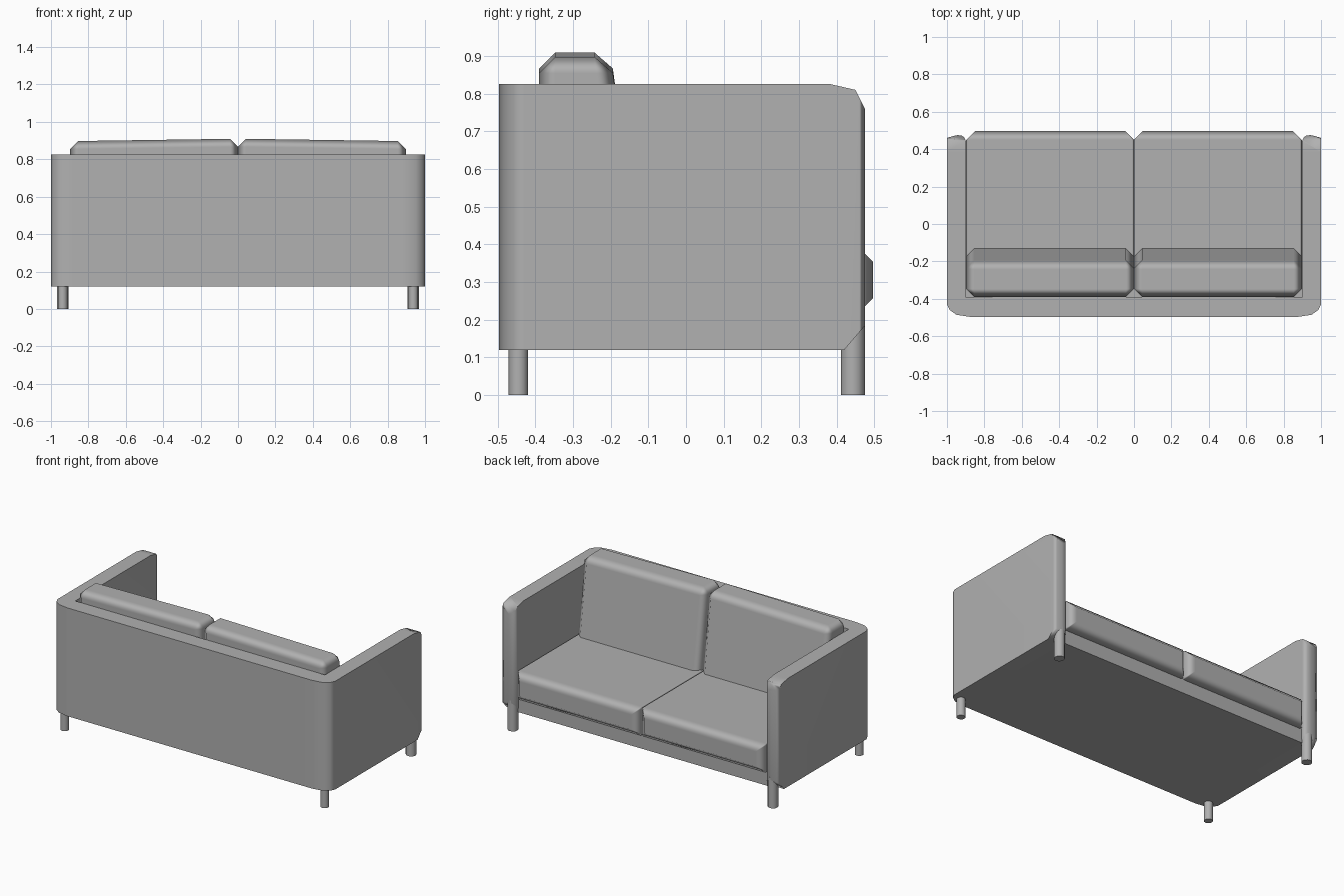
import bpy, bmesh, math

if "Cube" in bpy.data.objects:
    bpy.data.objects.remove(bpy.data.objects["Cube"])

grey = bpy.data.materials.new("grey_fabric")
grey.diffuse_color = (0.44, 0.44, 0.44, 1)
grey.use_nodes = True
grey.node_tree.nodes["Principled BSDF"].inputs["Base Color"].default_value = grey.diffuse_color

def prism(name, pts, lo, hi, axis):
    """Extrude a 2D outline along x (pts are y,z) or z (pts are x,y)."""
    bm = bmesh.new()
    def ring(d):
        return [bm.verts.new((d, p[0], p[1]) if axis == 'x' else (p[0], p[1], d)) for p in pts]
    a, b = ring(lo), ring(hi)
    bm.faces.new(a)
    bm.faces.new(b[::-1])
    n = len(pts)
    for i in range(n):
        bm.faces.new((a[i], b[i], b[(i + 1) % n], a[(i + 1) % n]))
    bmesh.ops.recalc_face_normals(bm, faces=bm.faces[:])
    me = bpy.data.meshes.new(name)
    bm.to_mesh(me)
    bm.free()
    me.materials.append(grey)
    ob = bpy.data.objects.new(name, me)
    bpy.context.collection.objects.link(ob)
    return ob

def smooth(ob, deg):
    bpy.ops.object.select_all(action='DESELECT')
    ob.select_set(True)
    bpy.context.view_layer.objects.active = ob
    bpy.ops.object.shade_smooth_by_angle(angle=math.radians(deg))

# U-shaped shell: back panel with rounded corners and two arms
half = [(0.88, -0.496), (0.95, -0.485), (0.985, -0.46), (1.0, -0.43), (1.0, 0.46),
        (0.975, 0.468), (0.945, 0.475), (0.92, 0.472), (0.907, 0.463), (0.9, 0.445), (0.9, -0.39)]
outline = half + [(-x, y) for x, y in reversed(half)]
shell = prism("arms_and_back", outline, 0.12, 0.825, 'z')

# side profile that rounds the arm fronts
side = [(-0.6, 0.0), (-0.6, 1.0), (0.1, 1.0), (0.38, 0.826), (0.45, 0.81), (0.475, 0.76),
        (0.48, 0.74), (0.48, 0.19), (0.42, 0.12), (0.36, 0.0)]
cutter = prism("arm_profile_cutter", side, -1.2, 1.2, 'x')
cutter.hide_render = True
mod = shell.modifiers.new("round_arm_fronts", 'BOOLEAN')
mod.operation = 'INTERSECT'
mod.solver = 'EXACT'
mod.object = cutter
bpy.context.view_layer.objects.active = shell
bpy.ops.object.modifier_apply(modifier=mod.name)
bpy.data.objects.remove(cutter)
smooth(shell, 75)
wn = shell.modifiers.new("even_shading", 'WEIGHTED_NORMAL')
wn.keep_sharp = True

# base under the cushions
prism("seat_base", [(-0.395, 0.12), (0.44, 0.12), (0.44, 0.215), (-0.395, 0.215)], -0.902, 0.902, 'x')

def cushion(name, pts, s, bevel, seam=1.0, drop=0.0):
    """Bevelled block; seam scales the bevel of the long side edges along y."""
    ob = prism(name, pts, 0.0, s * 0.897, 'x')
    me = ob.data
    for v in me.vertices:               # top dips slightly towards the arm
        if abs(v.co.x) > 0.5 and v.co.z > 0.8:
            v.co.z -= drop
    weight = me.attributes.new("bevel_weight_edge", 'FLOAT', 'EDGE')
    for e in me.edges:
        d = me.vertices[e.vertices[0]].co - me.vertices[e.vertices[1]].co
        along_y = abs(d.y) > max(abs(d.x), abs(d.z))
        weight.data[e.index].value = seam if along_y else 1.0
    smooth(ob, 100)
    m = ob.modifiers.new("soft_edges", 'BEVEL')
    m.limit_method = 'WEIGHT'
    m.width = bevel
    m.segments = 1
    m.harden_normals = True

def leg(name, x, y, r, top):
    bpy.ops.mesh.primitive_cylinder_add(vertices=12, radius=r, depth=top, location=(x, y, top / 2))
    ob = bpy.context.object
    ob.name = name
    ob.data.materials.append(grey)
    smooth(ob, 40)

# cushions and legs, both sides
for s, tag in ((-1, "left"), (1, "right")):
    cushion("seat_cushion_" + tag, [(-0.38, 0.21), (0.497, 0.21), (0.497, 0.4), (-0.38, 0.4)], s, 0.047, seam=0.2)
    cushion("back_cushion_" + tag, [(-0.39, 0.36), (-0.39, 0.91), (-0.2, 0.91), (-0.125, 0.36)], s, 0.043, drop=0.013)
    leg("back_leg_" + tag, s * 0.937, -0.445, 0.026, 0.14)
    leg("front_leg_" + tag, s * 0.937, 0.443, 0.032, 0.2)
